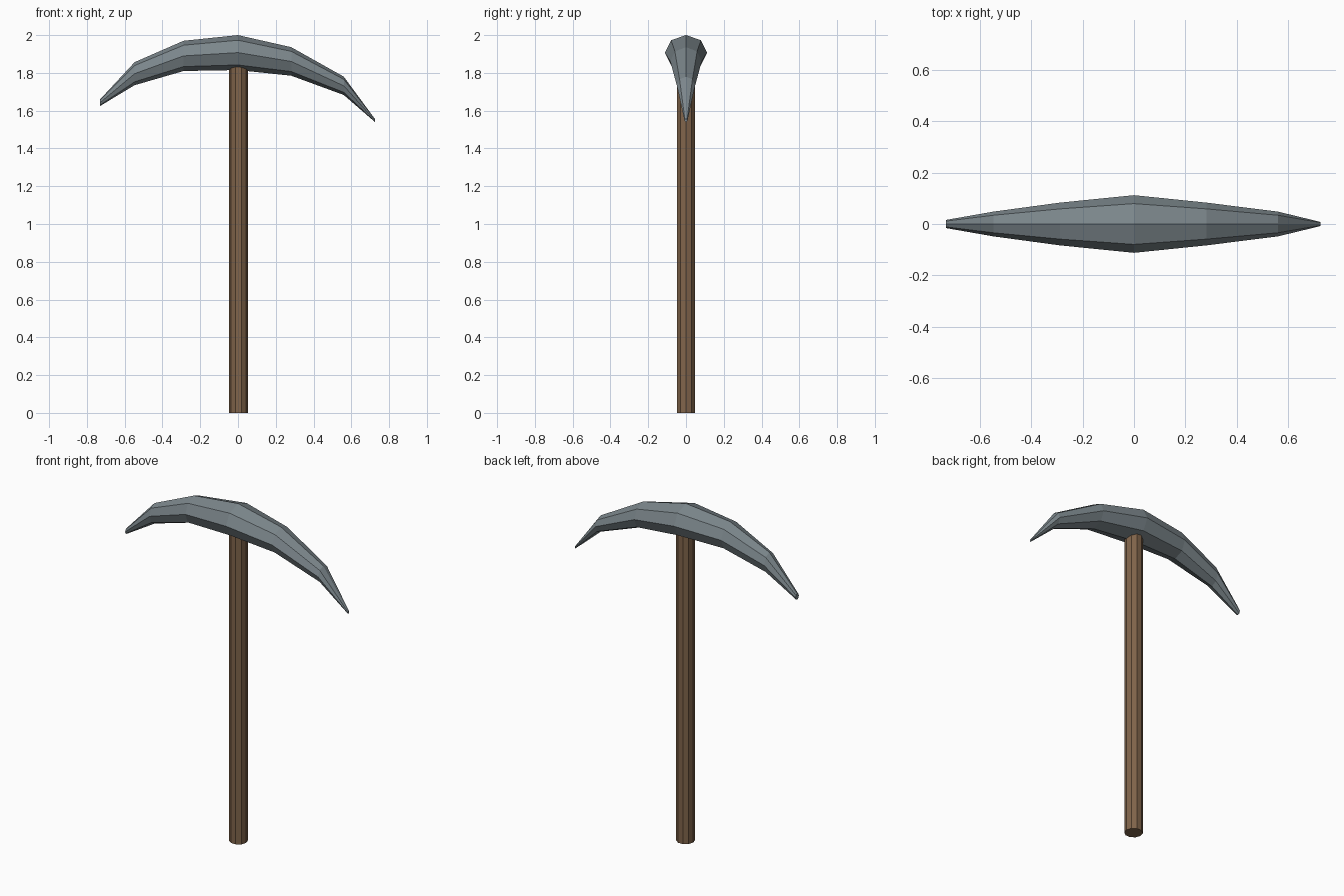
import bpy, bmesh
from math import sin, cos, pi

if "Cube" in bpy.data.objects:
    bpy.data.objects.remove(bpy.data.objects["Cube"])


def material(name, color):
    m = bpy.data.materials.new(name)
    m.diffuse_color = color
    m.use_nodes = True
    m.node_tree.nodes["Principled BSDF"].inputs["Base Color"].default_value = m.diffuse_color
    return m


def loft(name, rings, mat):
    """Skin a list of equal-length point rings and cap both ends."""
    bm = bmesh.new()
    rows = [[bm.verts.new(p) for p in ring] for ring in rings]
    n = len(rows[0])
    for a, b in zip(rows, rows[1:]):
        for i in range(n):
            j = (i + 1) % n
            bm.faces.new((a[i], a[j], b[j], b[i]))
    bm.faces.new(rows[0])
    bm.faces.new(rows[-1])
    bmesh.ops.recalc_face_normals(bm, faces=bm.faces)
    me = bpy.data.meshes.new(name)
    bm.to_mesh(me)
    bm.free()
    me.materials.append(mat)
    ob = bpy.data.objects.new(name, me)
    bpy.context.collection.objects.link(ob)
    return ob


steel = material("steel", (0.20, 0.24, 0.26, 1))
wood = material("wood", (0.22, 0.13, 0.07, 1))

# Curved pick head: octagonal sections (x, top z, bottom z, half width),
# chisel end on the left, sharp point on the right
sections = [
    (-0.73, 1.66, 1.625, 0.016),
    (-0.547, 1.857, 1.735, 0.048),
    (-0.288, 1.97, 1.81, 0.083),
    (0.0, 2.0, 1.815, 0.112),
    (0.282, 1.936, 1.785, 0.083),
    (0.56, 1.78, 1.683, 0.048),
    (0.725, 1.556, 1.54, 0.008),
]
head_rings = []
for x, top, bottom, w in sections:
    mid, h = (top + bottom) / 2, (top - bottom) / 2
    head_rings.append([(x, w * cos(i * pi / 4), mid + h * sin(i * pi / 4))
                       for i in range(8)])
loft("pick_head", head_rings, steel)

# Straight ten-sided wooden handle running up into the head
handle_rings = [[(0.003 + 0.05 * cos(i * pi / 5), 0.05 * sin(i * pi / 5), z)
                 for i in range(10)] for z in (0.0, 1.9)]
loft("handle", handle_rings, wood)
